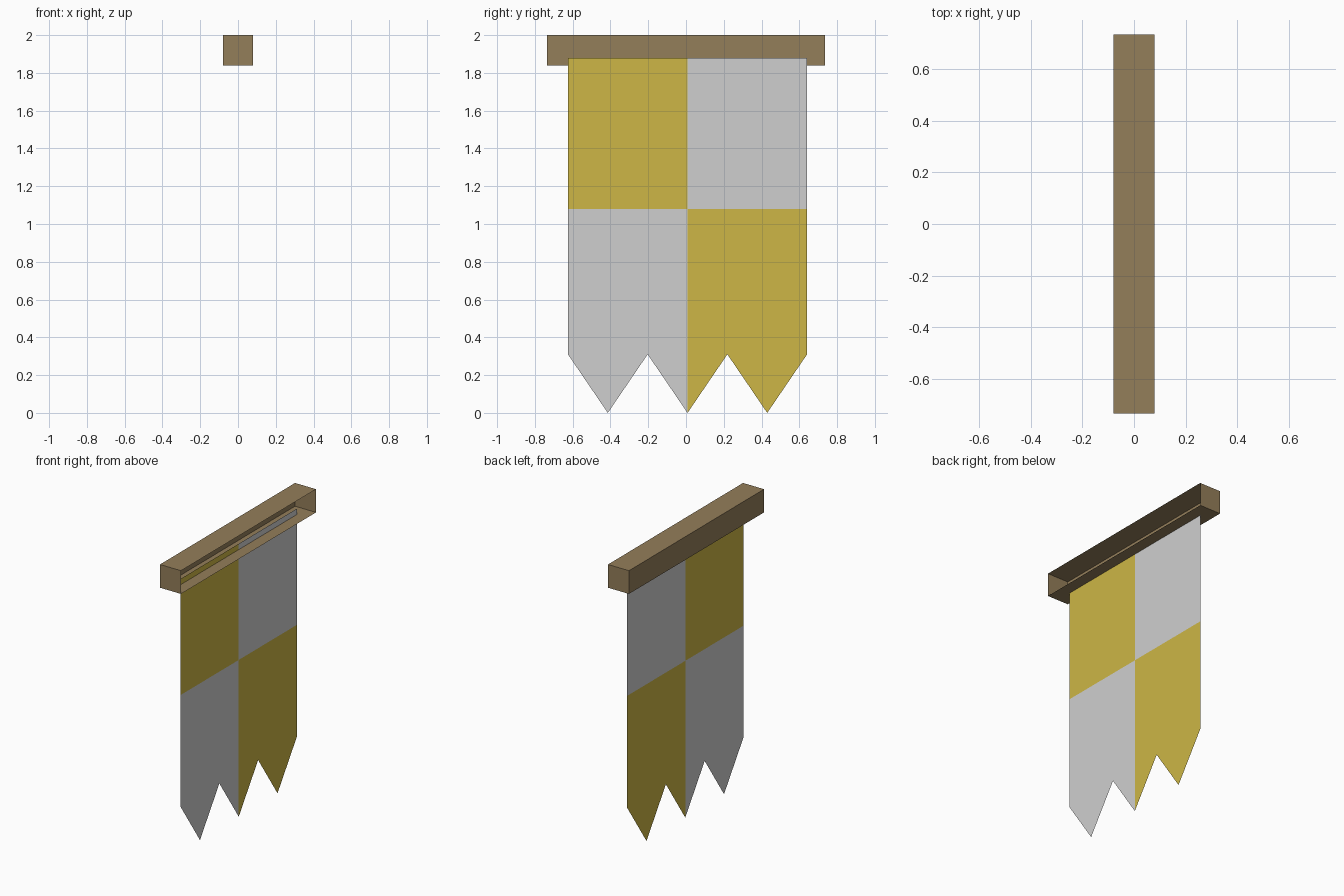
import bpy, bmesh

if "Cube" in bpy.data.objects:
    bpy.data.objects.remove(bpy.data.objects["Cube"])


def material(name, srgb):
    m = bpy.data.materials.new(name)
    lin = [((c / 255 + 0.055) / 1.055) ** 2.4 for c in srgb]
    m.diffuse_color = (*lin, 1)
    m.use_nodes = True
    m.node_tree.nodes["Principled BSDF"].inputs["Base Color"].default_value = m.diffuse_color
    return m


wood = material("brown wood", (148, 126, 90))
gold = material("gold cloth", (205, 182, 70))
silver = material("silver cloth", (207, 207, 207))


def finish(bm, name, mats):
    mesh = bpy.data.meshes.new(name)
    bm.to_mesh(mesh)
    bm.free()
    for m in mats:
        mesh.materials.append(m)
    obj = bpy.data.objects.new(name, mesh)
    bpy.context.collection.objects.link(obj)


# Hanging beam: thin-walled box, open on the +x side
bm = bmesh.new()
bmesh.ops.create_cube(bm, size=1)
for v in bm.verts:
    v.co = (v.co.x * 0.16, v.co.y * 1.47, v.co.z * 0.16 + 1.92)
bm.normal_update()
bmesh.ops.delete(bm, geom=[f for f in bm.faces if f.normal.x > 0.5], context='FACES')
finish(bm, "hanging_beam", [wood])

# Banner: one flat sheet, quartered in two colours, zigzag lower hem
MID, HALF = 0.008, 0.633
TOP, SPLIT, NOTCH = 1.88, 1.08, 0.31
hem = [(MID - HALF + i * HALF / 3, 0 if i % 2 else NOTCH) for i in range(7)]
left, right = hem[0][0], hem[-1][0]

panels = []
for a, b, pts in ((left, MID, hem[:4]), (MID, right, hem[3:])):
    panels.append([(a, SPLIT), (b, SPLIT), (b, TOP), (a, TOP)])
    panels.append(pts + [(b, SPLIT), (a, SPLIT)])

bm = bmesh.new()
for pts in panels:
    bm.faces.new([bm.verts.new((0, y, z)) for y, z in pts])
bmesh.ops.remove_doubles(bm, verts=bm.verts[:], dist=0.0005)
# Opposite quarters share a colour
for f in bm.faces:
    c = f.calc_center_bounds()
    f.material_index = int((c.y < MID) != (c.z > SPLIT))
finish(bm, "banner_cloth", [gold, silver])
